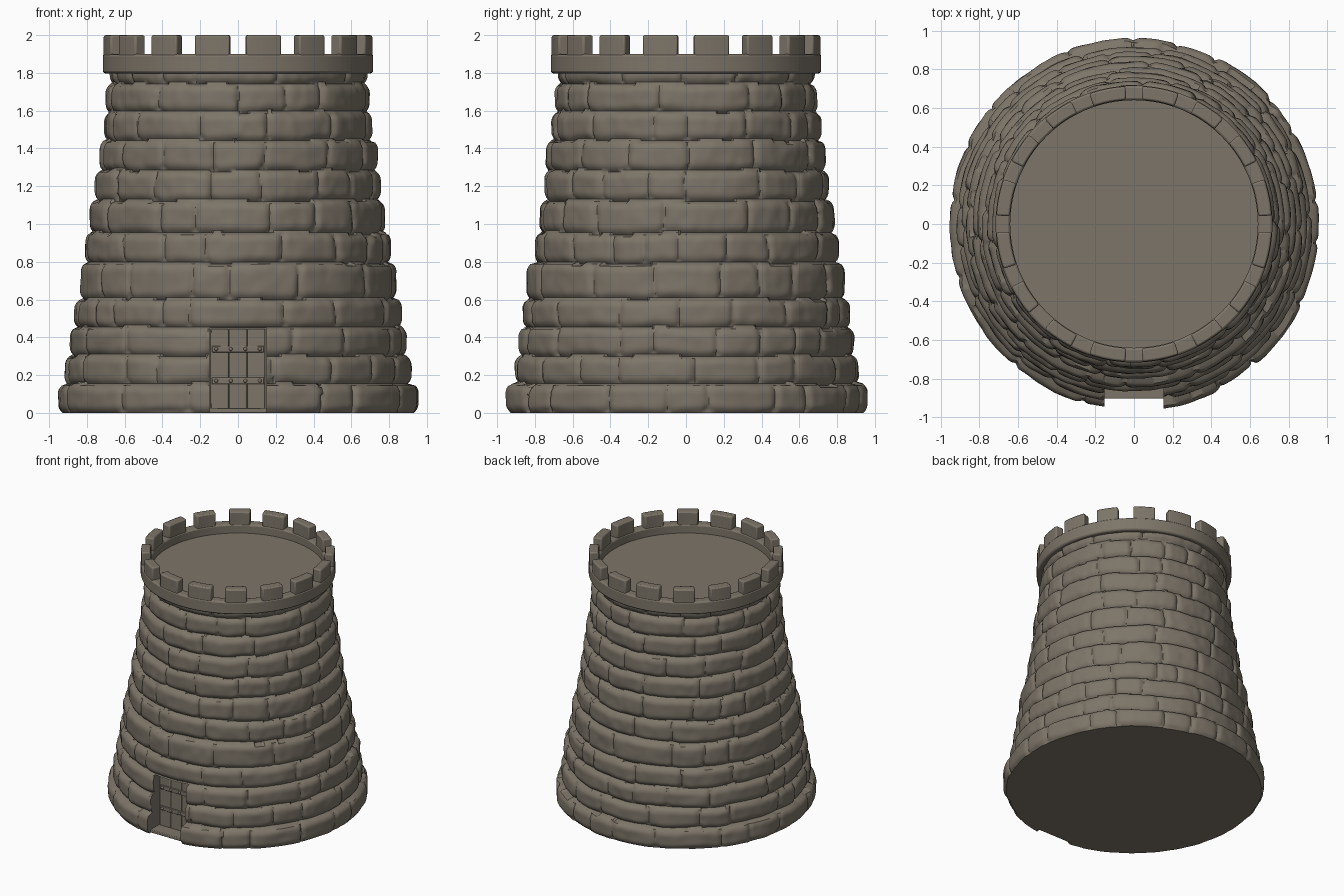
import bpy, bmesh, math, random
from mathutils import Vector, noise

random.seed(7)
TAU = math.tau

if "Cube" in bpy.data.objects:
    bpy.data.objects.remove(bpy.data.objects["Cube"], do_unlink=True)

stone = bpy.data.materials.new("warm grey stone")
stone.use_nodes = True
COLOUR = (0.205, 0.178, 0.140, 1)
stone.diffuse_color = COLOUR
bsdf = next(n for n in stone.node_tree.nodes if n.type == 'BSDF_PRINCIPLED')
bsdf.inputs["Base Color"].default_value = COLOUR
bsdf.inputs["Roughness"].default_value = 0.9


def finish(bm, name, bevel=0.0, angle=35):
    """Turn a bmesh into a named, coloured, smooth-shaded object."""
    bmesh.ops.recalc_face_normals(bm, faces=bm.faces)
    mesh = bpy.data.meshes.new(name)
    bm.to_mesh(mesh)
    bm.free()
    mesh.materials.append(stone)
    ob = bpy.data.objects.new(name, mesh)
    bpy.context.collection.objects.link(ob)
    if bevel:
        mod = ob.modifiers.new("soft edges", 'BEVEL')
        mod.width, mod.segments, mod.limit_method = bevel, 2, 'ANGLE'
    smooth(ob, angle)
    return ob


def smooth(ob, angle):
    bpy.ops.object.select_all(action='DESELECT')
    ob.select_set(True)
    bpy.context.view_layer.objects.active = ob
    bpy.ops.object.shade_smooth_by_angle(angle=math.radians(angle))


def box(name, lo, hi, bevel=0.0):
    bm = bmesh.new()
    bmesh.ops.create_cube(bm, size=1)
    for v in bm.verts:
        v.co = [a + (c + 0.5) * (b - a) for a, b, c in zip(lo, hi, v.co)]
    return finish(bm, name, bevel)


def arc_block(name, start, end, inner, outer, z0, z1, steps, bevel):
    """Curved block; a full turn makes a closed ring. Angle 0 faces the front."""
    bm = bmesh.new()
    closed = end - start > TAU - 0.01
    count = steps if closed else steps + 1
    loops = []
    for i in range(count):
        a = start + (end - start) * i / steps
        loops.append([bm.verts.new((r * math.sin(a), -r * math.cos(a), z))
                      for r, z in ((inner, z0), (outer, z0), (outer, z1), (inner, z1))])
    for i in range(steps):
        p, q = loops[i], loops[(i + 1) % count]
        for k in range(4):
            bm.faces.new((p[k], p[(k + 1) % 4], q[(k + 1) % 4], q[k]))
    if not closed:
        bm.faces.new(loops[0])
        bm.faces.new(loops[-1])
    return finish(bm, name, bevel)


# Stone courses: top height and outer radius of each
COURSES = [(0.15, 0.963), (0.30, 0.920), (0.45, 0.899), (0.60, 0.875),
           (0.79, 0.842), (0.95, 0.808), (1.12, 0.782), (1.28, 0.760),
           (1.44, 0.738), (1.59, 0.717), (1.74, 0.697), (1.90, 0.686)]
LINTEL = 3
DECK = 1.83


def split_course(index, radius):
    """Random stones round one course as (start, end, push) angles."""
    first = 0.52 / radius if index == LINTEL else random.uniform(0.2, 0.5) / radius
    begin = -first / 2 if index == LINTEL else random.uniform(-0.4, 0.4)
    sizes = [random.uniform(0.18, 0.52) for _ in range(int(TAU * radius / 0.34))]
    scale = (TAU - first) / sum(sizes)
    stones, a = [], begin
    for width in [first] + [s * scale for s in sizes]:
        stones.append((a, a + width, random.uniform(-0.012, 0.003)))
        a += width
    return stones


walls, floor = [], 0.0
for i, (top, radius) in enumerate(COURSES):
    walls.append((floor, top, radius, split_course(i, radius)))
    floor = top


def wall_radius(a, z):
    """Radius of the rough masonry, dipping into the joints between stones."""
    p = Vector((math.sin(a), -math.cos(a), z))
    wz = min(max(z + 0.014 * noise.noise(p * 4), 0), DECK)
    wa = a + 0.018 * noise.noise(p * 7 + Vector((5, 0, 0)))
    z0, z1, radius, stones = next(w for w in walls if wz <= w[1])
    wa = stones[0][0] + (wa - stones[0][0]) % TAU
    s0, s1, push = next((s for s in stones if wa <= s[1]), stones[-1])
    side = max(0, 1 - min(wa - s0, s1 - wa) * radius / 0.045)
    level = max(0, 1 - min(wz - z0, z1 - wz) / 0.05)
    joint = min(1, math.hypot(side * 0.85, level)) ** 2.5
    rough = 0.007 * noise.noise(p * 5) + 0.004 * noise.noise(p * 13)
    return radius + push + rough - 0.024 * joint


# Tower body, whose flat top is the roof deck
COLS, ROWS = 480, 165
bm = bmesh.new()
grid = []
for j in range(ROWS + 1):
    z = DECK * j / ROWS
    row = []
    for i in range(COLS):
        a = TAU * i / COLS
        r = wall_radius(a, z)
        row.append(bm.verts.new((r * math.sin(a), -r * math.cos(a), z)))
    grid.append(row)
for low, high in zip(grid, grid[1:]):
    for i in range(COLS):
        k = (i + 1) % COLS
        bm.faces.new((low[i], low[k], high[k], high[i]))
for row, z in ((grid[0], 0), (grid[-1], DECK)):
    hub = bm.verts.new((0, 0, z))
    for i in range(COLS):
        bm.faces.new((row[i], row[(i + 1) % COLS], hub))
body = finish(bm, "tower_body", angle=40)

# Doorway recess
cutter = box("doorway_cutter", (-0.152, -1.2, -0.1), (0.152, -0.78, 0.45))
cutter.hide_render = True
cut = body.modifiers.new("doorway", 'BOOLEAN')
cut.operation, cut.object, cut.solver = 'DIFFERENCE', cutter, 'MANIFOLD'
bpy.context.view_layer.objects.active = body
bpy.ops.object.modifier_apply(modifier=cut.name)
bpy.data.objects.remove(cutter, do_unlink=True)
smooth(body, 40)

# Door: sill, planks, iron bands and rivets
box("door_sill", (-0.158, -0.903, 0), (0.158, -0.76, 0.025), 0.005)
for i in range(3):
    x = -0.145 + i * 0.097
    box(f"door_plank_{i + 1}", (x, -0.797, 0.02), (x + 0.095, -0.76, 0.445), 0.006)
for band, z in (("lower", 0.17), ("upper", 0.338)):
    box(f"door_band_{band}", (-0.138, -0.806, z - 0.017), (0.138, -0.78, z + 0.017), 0.004)
    for i in range(4):
        bm = bmesh.new()
        bmesh.ops.create_uvsphere(bm, u_segments=12, v_segments=8, radius=0.010)
        bmesh.ops.translate(bm, verts=bm.verts, vec=(-0.115 + i * 0.077, -0.806, z))
        finish(bm, f"door_rivet_{band}_{i + 1}")

# Parapet ring and battlements
arc_block("parapet_ring", 0, TAU, 0.64, 0.716, 1.798, 1.9, 128, 0.012)
for i in range(16):
    centre = TAU * (i + 0.5) / 16
    half = math.radians(7.7 if i % 4 in (0, 3) else 6.6)
    arc_block(f"merlon_{i + 1}", centre - half, centre + half,
              0.643, 0.713, 1.88, 2.0, 6, 0.01)
